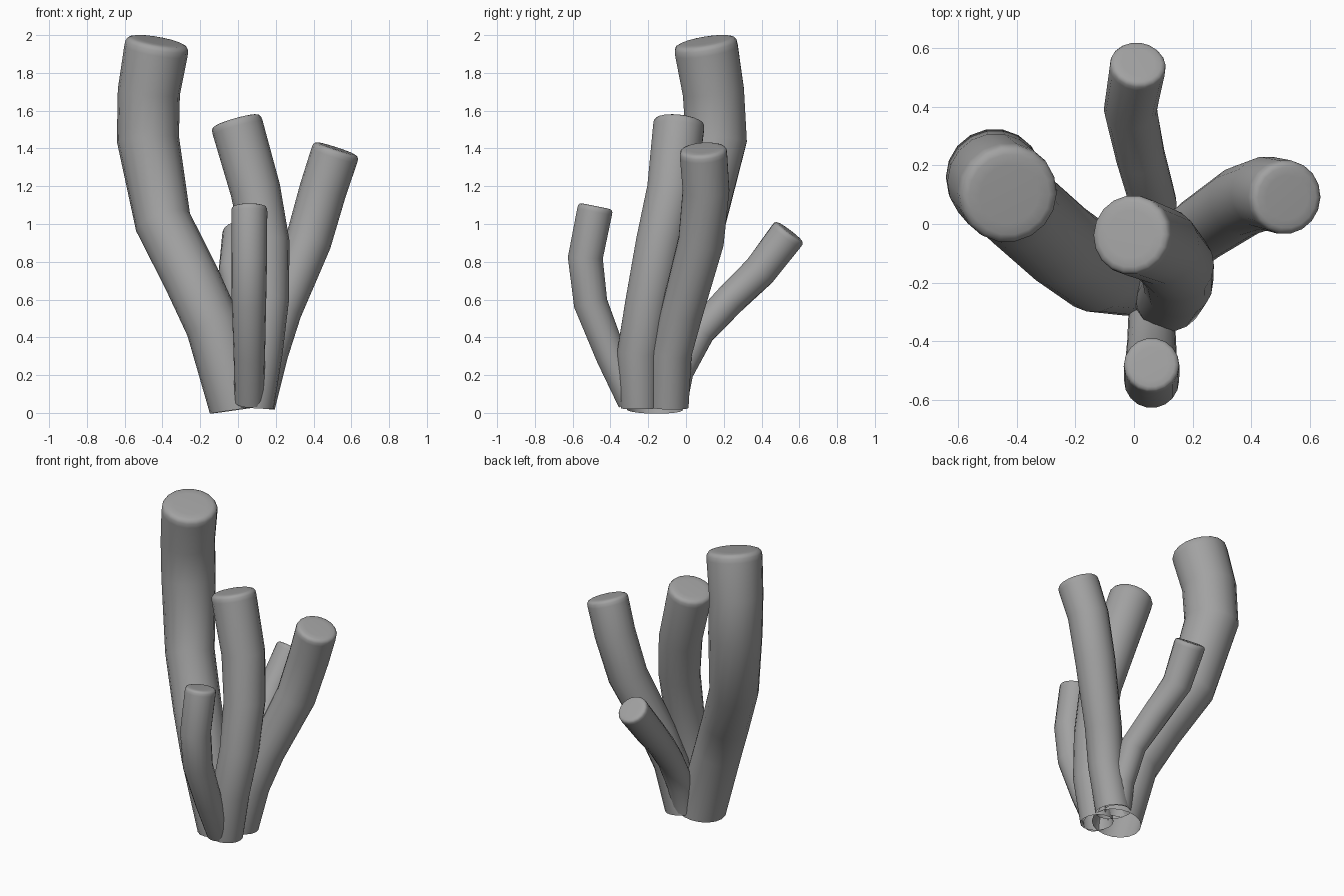
import bpy, bmesh, math
from mathutils import Vector

if "Cube" in bpy.data.objects:
    bpy.data.objects.remove(bpy.data.objects["Cube"])

grey = bpy.data.materials.new("stone grey")
grey.use_nodes = True
COLOUR = (0.36, 0.36, 0.36, 1)
grey.diffuse_color = COLOUR
grey.node_tree.nodes["Principled BSDF"].inputs["Base Color"].default_value = COLOUR
SIDES = 18


def make_tube(name, path, base_axis=(0, 0, 1)):
    """Sweep a circle along (x, y, z, radius) points: open foot, soft closed tip."""
    pts = [Vector(p[:3]) for p in path]
    radii = [p[3] for p in path]
    rings = []
    for i, p in enumerate(pts):
        before = (p - pts[i - 1]).normalized() if i else Vector(base_axis)
        after = (pts[i + 1] - p).normalized() if i < len(pts) - 1 else before
        rings.append((p, (before + after).normalized(), radii[i]))
    # rounded rim at the tip
    tip, axis, r = rings.pop()
    for back, shrink in ((0.32, 1), (0.15, 0.99), (0.05, 0.93), (0.01, 0.82), (0, 0.6)):
        rings.append((tip - axis * back * r, axis, r * shrink))

    bm = bmesh.new()
    loops = []
    for centre, axis, r in rings:
        u = Vector((0, 1, 0)).cross(axis).normalized()
        v = axis.cross(u)
        angles = [math.tau * k / SIDES for k in range(SIDES)]
        loops.append([bm.verts.new(centre + r * (u * math.cos(a) + v * math.sin(a)))
                      for a in angles])
    for low, high in zip(loops, loops[1:]):
        for k in range(SIDES):
            n = (k + 1) % SIDES
            bm.faces.new((low[k], low[n], high[n], high[k]))
    bm.faces.new(loops[-1])
    mesh = bpy.data.meshes.new(name)
    bm.to_mesh(mesh)
    bm.free()
    mesh.materials.append(grey)
    obj = bpy.data.objects.new(name, mesh)
    bpy.context.collection.objects.link(obj)
    bpy.ops.object.select_all(action="DESELECT")
    obj.select_set(True)
    bpy.context.view_layer.objects.active = obj
    bpy.ops.object.shade_smooth_by_angle(angle=math.radians(60))


# tallest branch, leaning to the right
make_tube("tall_branch", [
    (0.0, -0.165, 0.017, 0.15), (-0.13, -0.155, 0.46, 0.147), (-0.25, -0.07, 0.72, 0.148),
    (-0.397, 0.06, 1.01, 0.15), (-0.477, 0.16, 1.45, 0.165),
    (-0.472, 0.145, 1.7, 0.165), (-0.425, 0.1, 1.97, 0.17)])
# central branch, curling over the middle
make_tube("central_branch", [
    (0.088, -0.245, 0.025, 0.1), (0.12, -0.25, 0.32, 0.116), (0.15, -0.2, 0.6, 0.12),
    (0.146, -0.14, 0.9, 0.127), (0.092, -0.075, 1.18, 0.133), (-0.013, -0.035, 1.55, 0.137)])
# left branch
make_tube("left_branch", [
    (0.09, -0.09, 0.03, 0.105), (0.16, -0.075, 0.32, 0.107), (0.225, -0.02, 0.54, 0.112),
    (0.373, 0.08, 0.91, 0.122), (0.45, 0.106, 1.18, 0.125), (0.522, 0.09, 1.4, 0.127)])
# thin branch at the back
make_tube("back_branch", [
    (0.065, -0.075, 0.04, 0.08), (0.07, -0.04, 0.22, 0.082), (0.065, 0.075, 0.43, 0.08),
    (0.022, 0.23, 0.595, 0.084), (-0.012, 0.39, 0.75, 0.091), (0.015, 0.55, 0.96, 0.096)])
# short branch at the front
make_tube("front_branch", [
    (0.06, -0.285, 0.06, 0.078), (0.06, -0.395, 0.3, 0.083), (0.058, -0.505, 0.58, 0.091),
    (0.06, -0.533, 0.82, 0.094), (0.06, -0.478, 1.095, 0.095)], base_axis=(0, -0.4, 0.9))
